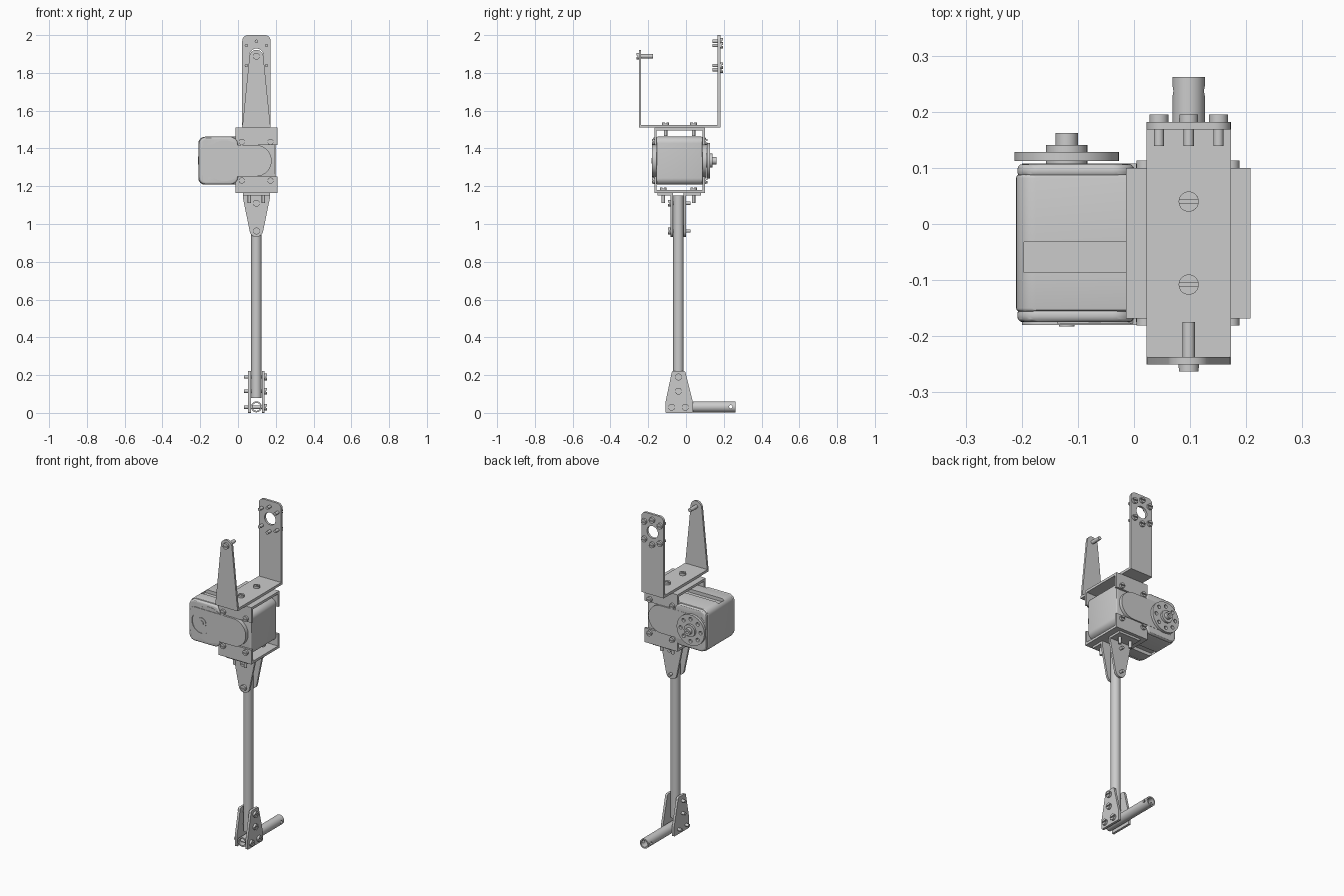
import bpy, bmesh
from math import pi, cos, sin, asin, radians
from mathutils import Vector
from mathutils.geometry import convex_hull_2d

if "Cube" in bpy.data.objects:
    bpy.data.objects.remove(bpy.data.objects["Cube"])

CX, CY = 0.0975, -0.04          # leg axis
SX, SZ = -0.12, 1.335           # servo output axis
MAP = {'x': lambda u, v, w: (w, u, v), 'y': lambda u, v, w: (u, w, v), 'z': lambda u, v, w: (u, v, w)}


def circle(u, v, r, n=32):
    return [(u + r * cos(2 * pi * i / n), v + r * sin(2 * pi * i / n)) for i in range(n)]


def hull(*discs):
    """Convex outline around discs (u, v, r)."""
    pts = []
    for u, v, r in discs:
        pts += circle(u, v, r) if r else [(u, v)]
    return [pts[i] for i in convex_hull_2d(pts)]


def rect(u0, u1, v0, v1, r=0):
    return hull(*[(u, v, r) for u in (u0 + r, u1 - r) for v in (v0 + r, v1 - r)])


def part(name, axis, *layers, bevel=0):
    """Each layer is (outline, start, end, holes...) extruded along the axis."""
    bm = bmesh.new()
    for outline, a, b, *holes in layers:
        edges = []
        for loop in [outline] + holes:
            vs = [bm.verts.new((u, v, a)) for u, v in loop]
            if holes:
                edges += [bm.edges.new((vs[i - 1], vs[i])) for i in range(len(vs))]
            else:
                faces = [bm.faces.new(vs)]
        if holes:
            res = bmesh.ops.triangle_fill(bm, edges=edges, use_beauty=True, normal=(0, 0, 1))
            faces = [g for g in res['geom'] if isinstance(g, bmesh.types.BMFace)]
        ext = bmesh.ops.extrude_face_region(bm, geom=faces, use_keep_orig=True)
        top = [g for g in ext['geom'] if isinstance(g, bmesh.types.BMVert)]
        bmesh.ops.translate(bm, verts=top, vec=(0, 0, b - a))
    for v in bm.verts:
        v.co = Vector(MAP[axis](*v.co))
    bmesh.ops.recalc_face_normals(bm, faces=bm.faces[:])
    me = bpy.data.meshes.new(name)
    bm.to_mesh(me)
    bm.free()
    ob = bpy.data.objects.new(name, me)
    bpy.context.collection.objects.link(ob)
    if bevel:
        m = ob.modifiers.new('bevel', 'BEVEL')
        m.width, m.segments, m.limit_method, m.angle_limit = bevel, 3, 'ANGLE', radians(50)
    smooth(ob)
    return ob


def smooth(ob):
    ob.data.shade_smooth()
    ob.data.set_sharp_from_angle(angle=radians(30))


def cut(ob, cutter):
    m = ob.modifiers.new('cut', 'BOOLEAN')
    m.object, m.operation, m.solver = cutter, 'DIFFERENCE', 'EXACT'
    dg = bpy.context.evaluated_depsgraph_get()
    me = bpy.data.meshes.new_from_object(ob.evaluated_get(dg))
    ob.modifiers.clear()
    ob.data = me
    bpy.data.objects.remove(cutter)
    smooth(ob)


def screw(name, axis, u, v, base, sign, length, r=0.017, shaft=0.009):
    """Slotted screw: head on the sign side of base, shaft on the other."""
    t = asin(0.2)
    arc = [t + (pi - 2 * t) * i / 12 for i in range(13)]
    layers = [(circle(u, v, shaft, 16), base - sign * length, base),
              (circle(u, v, r, 24), base, base + sign * 0.007)]
    for s in (1, -1):
        half = [(u + r * cos(a), v + s * r * sin(a)) for a in arc]
        layers.append((half, base + sign * 0.007, base + sign * 0.013))
    part(name, axis, *layers)


# Upper fork: base, tapered front arm, drilled back arm
part('fork_base', 'z', (rect(CX - .075, CX + .075, -.25, .182), 1.51, 1.525))
part('fork_front_arm', 'y', (hull((CX - .075, 1.51, 0), (CX + .075, 1.51, 0), (CX, 1.885, .037)), -.25, -.237))
part('fork_back_arm', 'y', (hull((CX - .075, 1.51, 0), (CX + .075, 1.51, 0), (CX - .045, 1.97, .03),
                                 (CX + .045, 1.97, .03)), .168, .182, circle(CX, 1.892, .037)))
screw('fork_pivot', 'y', CX, 1.888, -.25, -1, .075, .018, .011)
for k in (45, 90, 135, 225, 270, 315):
    screw('fork_arm_screw', 'y', CX + .075 * cos(radians(k)), 1.892 + .075 * sin(radians(k)), .182, 1, .043)
for y in (.04, -.108):
    screw('fork_base_screw', 'z', CX, y, 1.525, 1, .06, .018)

# Servo cage: an upper and a lower channel
for tag, z0, z1, f0, f1, zs in (('upper', 1.495, 1.51, 1.417, 1.51, 1.435), ('lower', 1.165, 1.18, 1.165, 1.252, 1.23)):
    part('cage_' + tag, 'z', (rect(-.014, .208, -.168, .1), z0, z1))
    for side, a, b, s in (('front', -.168, -.155, -1), ('back', .087, .1, 1)):
        part(f'cage_{tag}_{side}_flange', 'y', (rect(-.014, .208, f0, f1), a, b))
        for x in (.02, .172):
            screw('cage_side_screw', 'y', x, zs, b if s > 0 else a, s, .02, .016)

# Servo case with grooves above and below
case = part('servo_case', 'y', (rect(-.21, .198, 1.208, 1.462, .035), -.156, .088), bevel=.006)
for z in (1.21, 1.46):
    cut(case, part('groove_cutter', 'x', (rect(-.086, -.032, z - .018, z + .018), -.196, .1)))
for tag, a, b in (('front', -.175, -.15), ('back', .083, .107)):
    cap = part(f'servo_{tag}_cap', 'y', (rect(-.208, .0, 1.21, 1.46, .038), a, b), bevel=.01)
    for z in (1.435, 1.235):
        cut(cap, part('hole_cutter', 'y', (circle(-.172, z, .012, 20), a - .02, a + .012) if a < 0
                      else (circle(-.172, z, .012, 20), b - .012, b + .02)))

# Gear covers, front idler and rear horn
cover = hull((-.165, 1.385, .035), (-.165, 1.285, .035), (.095, SZ, .083))
part('front_cover', 'y', (cover, -.18, -.155, circle(SX, SZ, .064)))
part('front_gear_ring', 'y', (circle(-.07, SZ, .108, 48), -.177, -.155, circle(SX, SZ, .045)))
part('idler', 'y', (circle(SX, SZ, .058), -.177, -.15, circle(SX, SZ, .03)),
     (circle(SX, SZ, .03), -.18, -.15), (circle(SX, SZ, .014), -.183, -.15))
part('back_cover', 'y', (cover, .085, .108))
bolt_holes = [circle(SX + .067 * cos(k * pi / 4), SZ + .067 * sin(k * pi / 4), .011, 16) for k in range(8)]
part('servo_horn', 'y', (circle(SX, SZ, .093, 64), .112, .128, *bolt_holes),
     (circle(SX, SZ, .037), .104, .1405))
part('horn_shaft', 'y', (circle(SX, SZ, .02), .14, .162, circle(SX, SZ, .009, 16)))

# Knee brackets clamping the top of the leg tube
for tag, w0, w1, y0, y1 in (('front', -.081, -.068, -.15, -.068), ('back', -.012, .001, -.012, .08)):
    part(f'knee_{tag}_plate', 'y', (hull((CX - .072, 1.165, 0), (CX + .072, 1.165, 0), (CX - .072, 1.14, 0),
                                         (CX + .072, 1.14, 0), (CX, .968, .036)), w0, w1))
    part(f'knee_{tag}_flange', 'z', (rect(CX - .072, CX + .072, y0, y1), 1.152, 1.165))
for z in (1.11, .963):
    screw('knee_bolt', 'y', CX, z, -.081, -1, .105, .018)
for x in (CX - .037, CX + .037):
    for y in (-.12, .04):
        screw('cage_bottom_screw', 'z', x, y, 1.18, 1, .07)

# Leg tube
part('leg_tube', 'z', (circle(CX, CY, .0275), .08, 1.152, circle(CX, CY, .02)))

# Foot: side plates, bolts, horizontal tube
foot = hull((-.104, .004, .004), (.032, .004, .004), (-.104, .06, .004), (.032, .06, .004),
            (-.065, .211, .011), (-.013, .211, .011))
for tag, a in (('left', .054), ('right', .127)):
    part(f'foot_{tag}_plate', 'x', (foot, a, a + .014))
for y, z in ((CY, .19), (CY, .115), (CY - .036, .03), (CY + .036, .03)):
    screw('foot_bolt', 'x', y, z, .141, 1, .109, .018)
toe = part('foot_tube', 'y', (circle(CX, .032, .029), -.1, .262, circle(CX, .032, .021)))
cut(toe, part('pin_cutter', 'x', (circle(.237, .032, .009, 16), 0, .2)))
